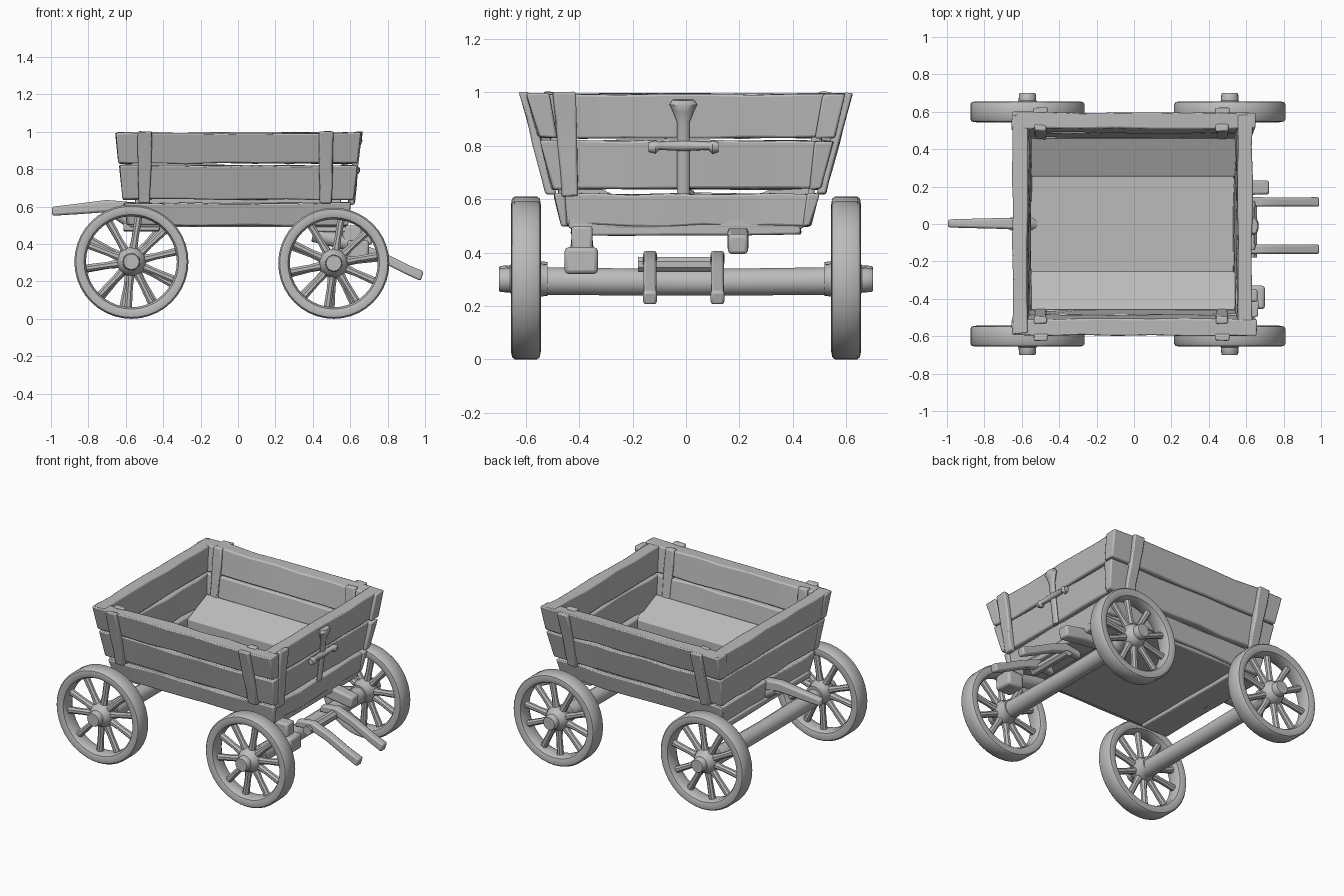
import bpy, bmesh, math, random
from mathutils import Vector

random.seed(4)
if "Cube" in bpy.data.objects:
    bpy.data.objects.remove(bpy.data.objects["Cube"])

wood = bpy.data.materials.new("plain grey")
wood.use_nodes = True
GREY = (0.5, 0.5, 0.5, 1)
wood.diffuse_color = GREY
wood.node_tree.nodes["Principled BSDF"].inputs["Base Color"].default_value = GREY


def finish(name, bm, bevel=0.0, angle=40):
    bmesh.ops.recalc_face_normals(bm, faces=bm.faces)
    mesh = bpy.data.meshes.new(name)
    bm.to_mesh(mesh)
    bm.free()
    mesh.materials.append(wood)
    ob = bpy.data.objects.new(name, mesh)
    bpy.context.collection.objects.link(ob)
    if bevel:
        mod = ob.modifiers.new("worn edges", "BEVEL")
        mod.width, mod.segments = bevel, 2
    bpy.ops.object.select_all(action="DESELECT")
    ob.select_set(True)
    bpy.context.view_layer.objects.active = ob
    bpy.ops.object.shade_smooth_by_angle(angle=math.radians(angle))
    return ob


def board(name, shape, cuts=0, axis=0, rough=0.0, bevel=0.008):
    """Unit cube (-1..1) cut along one axis, then mapped into place by shape."""
    bm = bmesh.new()
    bmesh.ops.create_cube(bm, size=2)
    for i in range(cuts):
        at, normal = Vector(), Vector()
        at[axis] = -1 + 2 * (i + 1) / (cuts + 1)
        normal[axis] = 1
        bmesh.ops.bisect_plane(bm, geom=bm.verts[:] + bm.edges[:] + bm.faces[:],
                               plane_co=at, plane_no=normal)
    for v in bm.verts:
        v.co = Vector(shape(*v.co)) + Vector([random.uniform(-rough, rough) for _ in range(3)])
    return finish(name, bm, bevel)


def mix(lo, hi, t):
    """Blend from lo to hi as t goes from -1 to 1."""
    return lo + (hi - lo) * (t + 1) / 2


def box(name, x, y, z, **kw):
    board(name, lambda a, b, c: (mix(*x, a), mix(*y, b), mix(*z, c)), **kw)


def rod(name, points, radii, sides=10, flat=1.0, bevel=0.0):
    """Bar through points in one plane, with its own radius at each point."""
    bm = bmesh.new()
    pts = [Vector(p) for p in points]
    along = (pts[-1] - pts[0]).normalized()
    u = along.cross((0, 1, 0) if abs(along.y) < 0.9 else (0, 0, 1)).normalized()
    w = along.cross(u)
    angles = [math.tau * (i + 0.5) / sides for i in range(sides)]
    rings = [[bm.verts.new(p + u * r * math.cos(a) + w * r * flat * math.sin(a))
              for a in angles] for p, r in zip(pts, radii)]
    for lo, hi in zip(rings, rings[1:]):
        for i in range(sides):
            j = (i + 1) % sides
            bm.faces.new((lo[i], lo[j], hi[j], hi[i]))
    bm.faces.new(rings[0])
    bm.faces.new(rings[-1])
    return finish(name, bm, bevel)


# Flared box: half sizes of the outside and of the steeper inside at a height
def half_x(z):
    return 0.643 - 0.11 * (1 - z)


def half_y(z):
    return 0.60 - 0.27 * (1 - z)


def inner_x(z):
    return 0.563 - 0.05 * (1 - z)


def inner_y(z):
    return 0.51 - 0.14 * (1 - z)


def side_plank(name, s, z0, z1, over):
    def shape(a, b, c):
        z = mix(z0, z1, c)
        return (a * (half_x(z) + over), s * mix(inner_y(z), half_y(z), b), z)
    board(name, shape, cuts=6, axis=0, rough=0.005)


def end_plank(name, s, z0, z1):
    def shape(a, b, c):
        z = mix(z0, z1, c)
        return (s * mix(inner_x(z), half_x(z), a) - 0.008, b * (half_y(z) - 0.012), z)
    board(name, shape, cuts=6, axis=1, rough=0.005)


rows = (("lower", 0.50, 0.62), ("middle", 0.638, 0.82), ("upper", 0.83, 0.995))
for row, z0, z1 in rows:
    for side, s in (("front", -1), ("back", 1)):
        side_plank(f"{row}_{side}_plank", s, z0, z1, 0.0 if row == "lower" else 0.012)
    for side, s in (("left", 1), ("right", -1)):
        end_plank(f"{row}_{side}_plank", s, z0, z1)


# Upright posts outside and inside the long walls
def post(name, s, x, wide, face, offset, z0):
    def shape(a, b, c):
        z = mix(z0, 1.0, c)
        return (x + a * wide * (1 + 0.1 * c), s * (face(z) + offset + 0.018 * b), z)
    board(name, shape, cuts=3, axis=2, rough=0.004)


for side, s in (("front", -1), ("back", 1)):
    for end, x in (("left", 0.47), ("right", -0.50)):
        post(f"{side}_{end}_post", s, x, 0.035, half_y, 0.008, 0.62)
        post(f"{side}_{end}_inner_post", s, x, 0.03, inner_y, 0.004, 0.58)


def end_post(a, b, c):
    z = mix(0.61, 1.0, c)
    return (half_x(z) + 0.004 + 0.018 * a, -0.445 - 0.012 * c + b * (0.036 + 0.006 * c), z)


board("left_end_post", end_post, cuts=3, axis=2, rough=0.004)

# Floor with raised, tilted boards along the long walls
box("floor", (-0.58, 0.58), (-0.44, 0.44), (0.49, 0.53))
for side, s in (("front", -1), ("back", 1)):
    def tilted(a, b, c):
        return (0.55 * a, s * mix(0.255, 0.46, b), mix(0.515, mix(0.61, 0.70, b), c))
    board(f"{side}_tilted_floor_board", tilted, bevel=0.004)

# Cross-shaped latch on the left end
fx = half_x(0.8)
rod("latch_bar", [(fx + dx, -0.01, z) for dx, z in
                  ((-0.02, 0.62), (0.0, 0.78), (0.01, 0.89), (0.016, 0.93), (0.02, 0.955),
                   (0.02, 0.972))],
    [0.012, 0.012, 0.012, 0.02, 0.026, 0.02], flat=2.0)
rod("latch_crosspiece", [(fx + 0.008, y, z) for y, z in
                         ((-0.14, 0.795), (-0.115, 0.795), (-0.10, 0.80), (-0.01, 0.80),
                          (0.085, 0.80), (0.10, 0.795), (0.122, 0.795))],
    [0.018, 0.025, 0.015, 0.02, 0.015, 0.025, 0.018])

# Bolsters and brackets under the box
box("left_bolster", (0.40, 0.58), (-0.43, 0.43), (0.465, 0.51), cuts=3, axis=1, rough=0.004)
box("right_bolster", (-0.61, -0.42), (-0.43, 0.43), (0.47, 0.51), cuts=3, axis=1, rough=0.004)
box("large_bracket", (0.585, 0.70), (-0.455, -0.33), (0.32, 0.42), bevel=0.015)
box("large_bracket_neck", (0.56, 0.66), (-0.43, -0.35), (0.40, 0.50), bevel=0.012)
rod("large_bracket_arm", [(0.40, -0.39, 0.45), (0.62, -0.39, 0.40)], [0.04, 0.045])
rod("small_bracket", [(0.42, 0.195, 0.465), (0.60, 0.195, 0.45), (0.72, 0.195, 0.43)],
    [0.05, 0.056, 0.052], sides=4, bevel=0.012)

# Forked drawbar on the left end
for side, y in (("front", -0.135), ("back", 0.118)):
    rod(f"{side}_fork_arm", [(0.53, y, 0.37), (0.64, y, 0.38), (0.76, y, 0.335),
                             (0.90, y, 0.265), (0.985, y, 0.228)],
        [0.034, 0.038, 0.036, 0.036, 0.038], sides=4, flat=0.95, bevel=0.01)
rod("fork_crossbar", [(0.63, -0.18, 0.355), (0.63, 0.14, 0.355)], [0.03, 0.03], sides=8)

# Single tongue on the right end
rod("tongue", [(-0.995, 0.003, 0.575), (-0.85, 0.003, 0.588), (-0.70, 0.003, 0.603),
               (-0.58, 0.003, 0.59)], [0.034, 0.04, 0.046, 0.05], sides=4, flat=0.9, bevel=0.012)
rod("tongue_brace", [(-0.66, 0, 0.575), (-0.54, 0, 0.50)], [0.035, 0.04])


# Wheels: lathed rim and hub around y, plus tapered spokes
def lathe(name, profile, center, closed, steps=40):
    bm = bmesh.new()
    verts = [bm.verts.new((r, y, 0)) for r, y in profile]
    pairs = list(zip(verts, verts[1:])) + ([(verts[-1], verts[0])] if closed else [])
    edges = [bm.edges.new(p) for p in pairs]
    bmesh.ops.spin(bm, geom=verts + edges, cent=(0, 0, 0), axis=(0, 1, 0),
                   angle=math.tau, steps=steps)
    bmesh.ops.remove_doubles(bm, verts=bm.verts, dist=0.0005)
    bmesh.ops.translate(bm, verts=bm.verts, vec=center)
    return finish(name, bm)


# Rim section measured inward from the tyre, hub from the outer cap
RIM = [(0.062, -0.03), (0.052, -0.048), (0.03, -0.056), (0.008, -0.052), (0, -0.042)]
RIM += [(d, -y) for d, y in reversed(RIM)]
HUB = [(0, -0.10), (0.041, -0.10), (0.045, -0.095), (0.047, -0.06), (0.062, -0.045),
       (0.078, -0.015), (0.078, 0.015), (0.062, 0.045), (0.06, 0.08), (0, 0.08)]
SPOKES = 10

for end, wx, radius in (("left", 0.512, 0.297), ("right", -0.57, 0.305)):
    rod(f"{end}_axle", [(wx, -0.56, 0.293), (wx, 0, 0.288), (wx, 0.56, 0.293)],
        [0.054, 0.051, 0.054], sides=12)
    for side, s in (("front", 1), ("back", -1)):
        center = Vector((wx, -0.60 * s, radius))
        lathe(f"{side}_{end}_rim", [(radius - d, y) for d, y in RIM], center, True)
        lathe(f"{side}_{end}_hub", [(r, y * s) for r, y in HUB], center, False, 20)
        for i in range(SPOKES):
            a = math.tau * (i + 0.3) / SPOKES + random.uniform(-0.07, 0.07)
            way = Vector((math.cos(a), 0, math.sin(a)))
            rod(f"{side}_{end}_spoke_{i + 1}",
                [center + way * r for r in (0.05, 0.13, radius - 0.05)],
                [0.026, 0.019, 0.022], sides=8)
